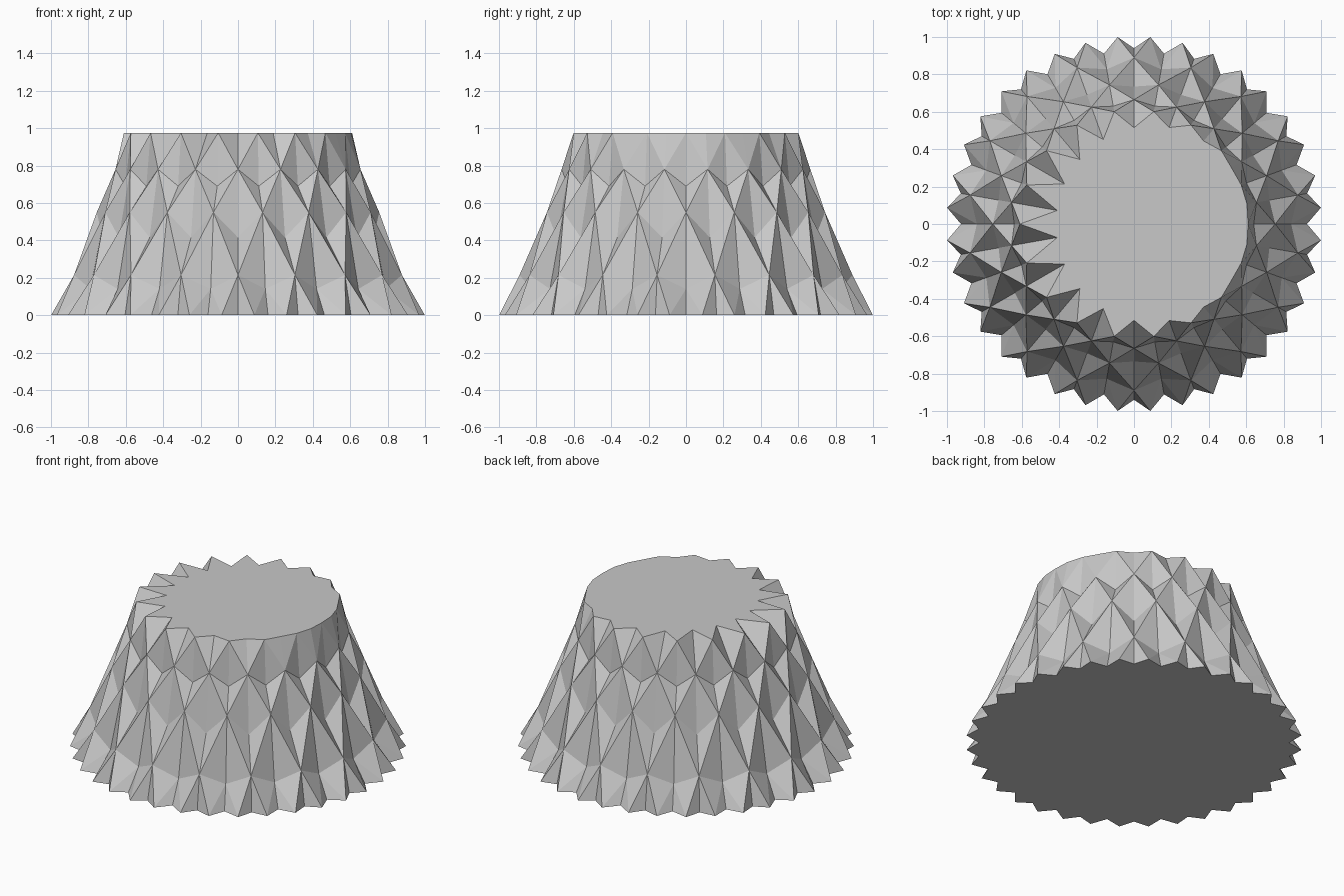
import bpy, bmesh, math
from mathutils import Vector

cube = bpy.data.objects.get("Cube")
if cube:
    bpy.data.objects.remove(cube, do_unlink=True)

SIDES = 18
STEP = 360 / SIDES
HEIGHT = 0.975

# Single matte colour
grey = bpy.data.materials.new("light_grey")
grey.use_nodes = True
colour = (0.58, 0.58, 0.58, 1)
grey.diffuse_color = colour
grey.node_tree.nodes["Principled BSDF"].inputs["Base Color"].default_value = colour

bm = bmesh.new()


def ring(offset, radius, z):
    """Ring of points; angles are measured clockwise from the back."""
    points = []
    for k in range(SIDES):
        a = math.radians(k * STEP + offset)
        r = radius(a) if callable(radius) else radius
        points.append(bm.verts.new(Vector((r * math.sin(a), r * math.cos(a), z))))
    return points


def fan(centre, corners, closed=True):
    """Folded panel: triangles from the corners to a sunken centre."""
    count = len(corners)
    for i in range(count if closed else count - 1):
        bm.faces.new((centre, corners[i], corners[(i + 1) % count]))


# Raised fold points, from the rim down to the foot
HALF = STEP / 2
rim = ring(HALF, 0.61, HEIGHT)
upper = ring(0, 0.665, 0.78)
middle = ring(HALF, 0.755, 0.55)
lower = ring(0, 0.89, 0.215)
foot_left = ring(-HALF / 2, 1.003, 0)
foot_right = ring(HALF / 2, 1.003, 0)

# Sunken points; the rim notches are deeper on one side
rim_notch = ring(0, lambda a: 0.515 + 0.1 * math.sin(a), HEIGHT)
upper_sink = ring(HALF, 0.64, 0.69)
middle_sink = ring(0, 0.735, 0.415)
lower_sink = ring(HALF, 0.84, 0.14)
foot_notch = ring(0, 0.94, 0)
foot_sink = ring(HALF, 0.925, 0)

# Diamond panels around the shade
for k in range(SIDES):
    n = (k + 1) % SIDES
    fan(rim_notch[k], [rim[k - 1], upper[k], rim[k]], closed=False)
    fan(upper_sink[k], [rim[k], upper[k], middle[k], upper[n]])
    fan(middle_sink[k], [upper[k], middle[k - 1], lower[k], middle[k]])
    fan(lower_sink[k], [middle[k], lower[k], foot_right[k], foot_sink[k],
                        foot_left[n], lower[n]])
    fan(foot_notch[k], [foot_left[k], lower[k], foot_right[k]], closed=False)

# Flat top and base
bm.faces.new([v for pair in zip(rim_notch, rim) for v in pair])
bm.faces.new([v for four in zip(foot_left, foot_notch, foot_right, foot_sink)
              for v in four])

bmesh.ops.recalc_face_normals(bm, faces=bm.faces[:])
mesh = bpy.data.meshes.new("folded_shade")
bm.to_mesh(mesh)
bm.free()
mesh.materials.append(grey)
shade = bpy.data.objects.new("folded_shade", mesh)
bpy.context.collection.objects.link(shade)
